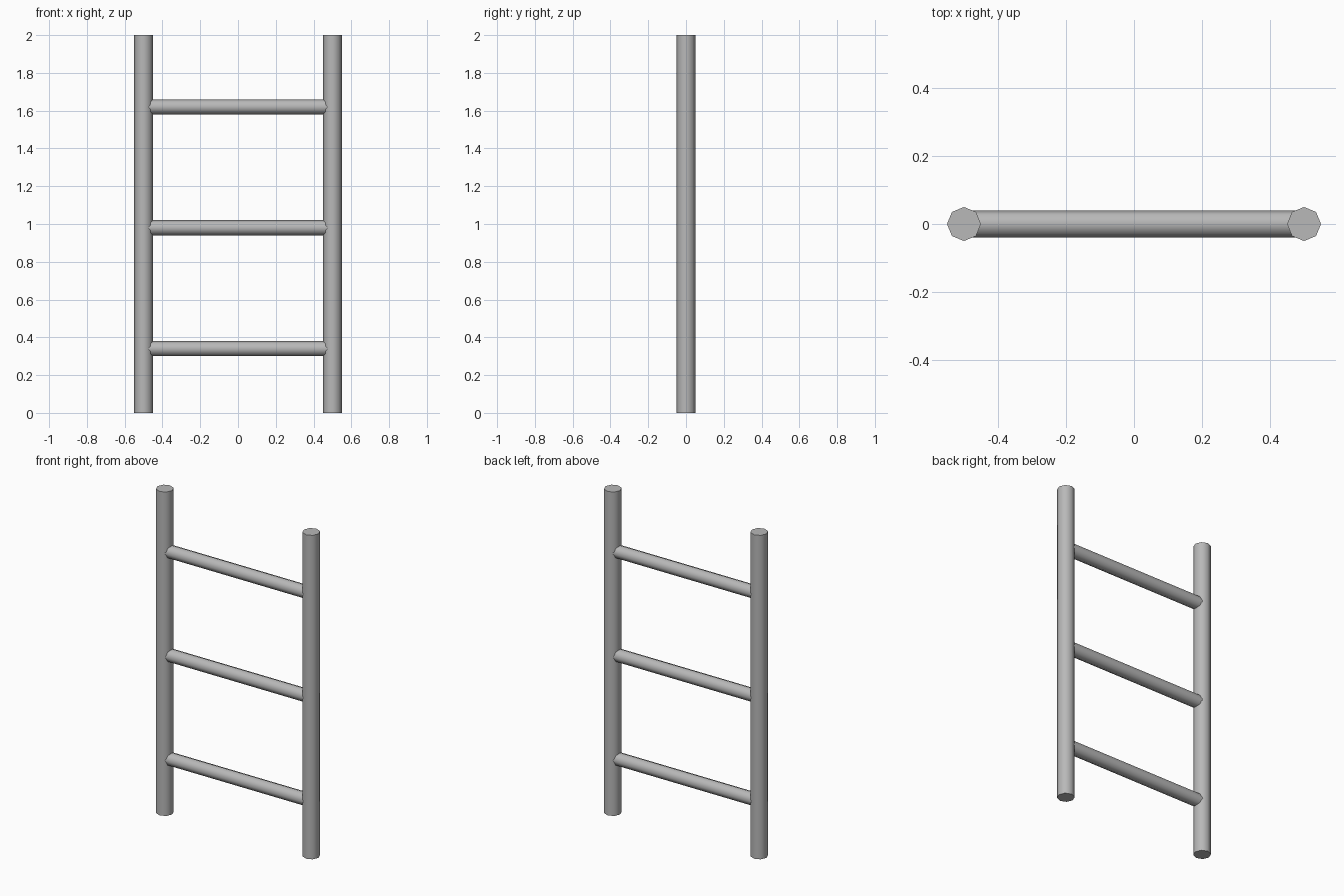
import bpy
from math import pi, radians

if "Cube" in bpy.data.objects:
    bpy.data.objects.remove(bpy.data.objects["Cube"])

# Dark grey finish shared by all parts
grey = bpy.data.materials.new("dark_grey")
grey.diffuse_color = (0.48, 0.48, 0.48, 1)
grey.use_nodes = True
grey.node_tree.nodes["Principled BSDF"].inputs["Base Color"].default_value = grey.diffuse_color


def rod(name, radius, length, location, rotation=(0, 0, 0)):
    # Eight-sided rod with smooth sides and sharp end caps
    bpy.ops.mesh.primitive_cylinder_add(
        vertices=8, radius=radius, depth=length,
        location=location, rotation=rotation)
    ob = bpy.context.object
    ob.name = name
    ob.data.materials.append(grey)
    bpy.ops.object.shade_smooth_by_angle(angle=radians(60))
    return ob


# Upright side rails
for side, x in (("left", -0.5), ("right", 0.5)):
    rod(f"{side}_rail", 0.05, 2.0, (x, 0, 1.0))

# Evenly spaced rungs, ends buried in the rails
for i in range(3):
    rod(f"rung_{i + 1}", 0.04, 1.0, (0, 0, 0.34 + 0.64 * i), (0, pi / 2, 0))
